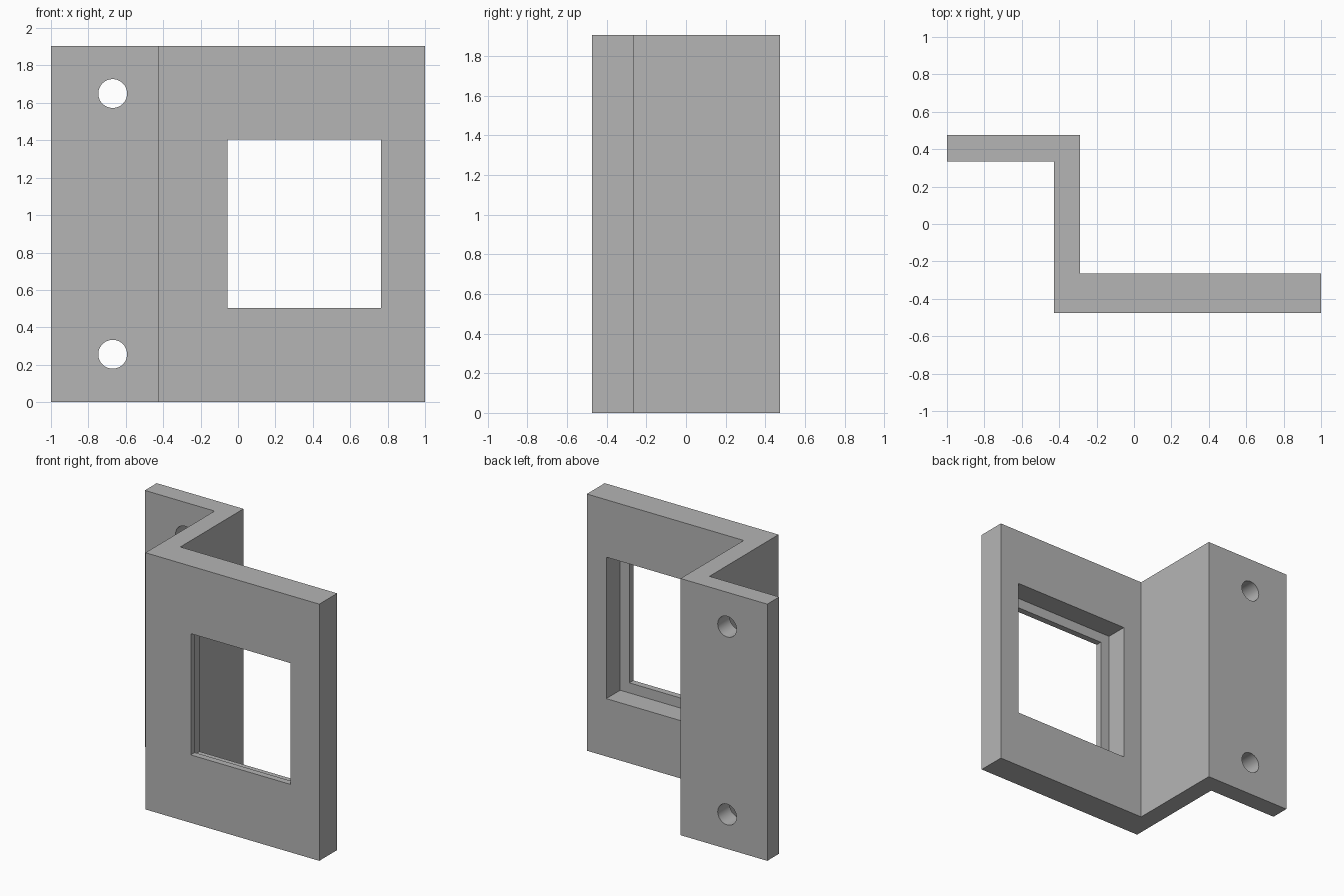
import bpy, bmesh
from math import radians, pi
from mathutils import Matrix

if "Cube" in bpy.data.objects:
    bpy.data.objects.remove(bpy.data.objects["Cube"], do_unlink=True)

HEIGHT = 1.905

grey = bpy.data.materials.new("plain grey")
grey.use_nodes = True
colour = (0.46, 0.46, 0.46, 1)
grey.diffuse_color = colour
grey.node_tree.nodes["Principled BSDF"].inputs["Base Color"].default_value = colour


def make_object(name, bm):
    bmesh.ops.recalc_face_normals(bm, faces=bm.faces)
    mesh = bpy.data.meshes.new(name)
    bm.to_mesh(mesh)
    bm.free()
    mesh.materials.append(grey)
    obj = bpy.data.objects.new(name, mesh)
    bpy.context.collection.objects.link(obj)
    return obj


def box(name, x, y, z):
    bm = bmesh.new()
    bmesh.ops.create_cube(bm, size=1)
    for v in bm.verts:
        v.co = [lo + (c + 0.5) * (hi - lo) for c, (lo, hi) in zip(v.co, (x, y, z))]
    return make_object(name, bm)


def hole(name, x, z, radius):
    bm = bmesh.new()
    place = Matrix.Translation((x, 0.405, z)) @ Matrix.Rotation(pi / 2, 4, "X")
    bmesh.ops.create_cone(bm, cap_ends=True, segments=48, radius1=radius,
                          radius2=radius, depth=0.4, matrix=place)
    return make_object(name, bm)


# Stepped bracket: thick front plate, web and thin rear mounting flange
profile = [(-1, 0.475), (-1, 0.335), (-0.427, 0.335), (-0.427, -0.475),
           (1, -0.475), (1, -0.265), (-0.288, -0.265), (-0.288, 0.475)]
bm = bmesh.new()
base = bm.faces.new([bm.verts.new((x, y, 0)) for x, y in profile])
top = bmesh.ops.extrude_face_region(bm, geom=[base])["geom"]
for v in top:
    if isinstance(v, bmesh.types.BMVert):
        v.co.z = HEIGHT
bracket = make_object("bracket", bm)

# Window opening, its wider rear recess, and the two mounting holes
cutters = [
    box("window_cutter", (-0.055, 0.765), (-0.6, -0.15), (0.504, 1.404)),
    box("recess_cutter", (-0.13, 0.84), (-0.428, -0.15), (0.429, 1.479)),
    hole("lower_hole_cutter", -0.67, 0.256, 0.077),
    hole("upper_hole_cutter", -0.67, 1.65, 0.077),
]
bpy.ops.object.select_all(action="DESELECT")
bpy.context.view_layer.objects.active = bracket
bracket.select_set(True)
for cutter in cutters:
    cutter.hide_render = True
    cut = bracket.modifiers.new(cutter.name, "BOOLEAN")
    cut.operation = "DIFFERENCE"
    cut.solver = "EXACT"
    cut.object = cutter
    bpy.ops.object.modifier_apply(modifier=cut.name)
for cutter in cutters:
    bpy.data.objects.remove(cutter, do_unlink=True)

bpy.ops.object.shade_smooth_by_angle(angle=radians(30))
